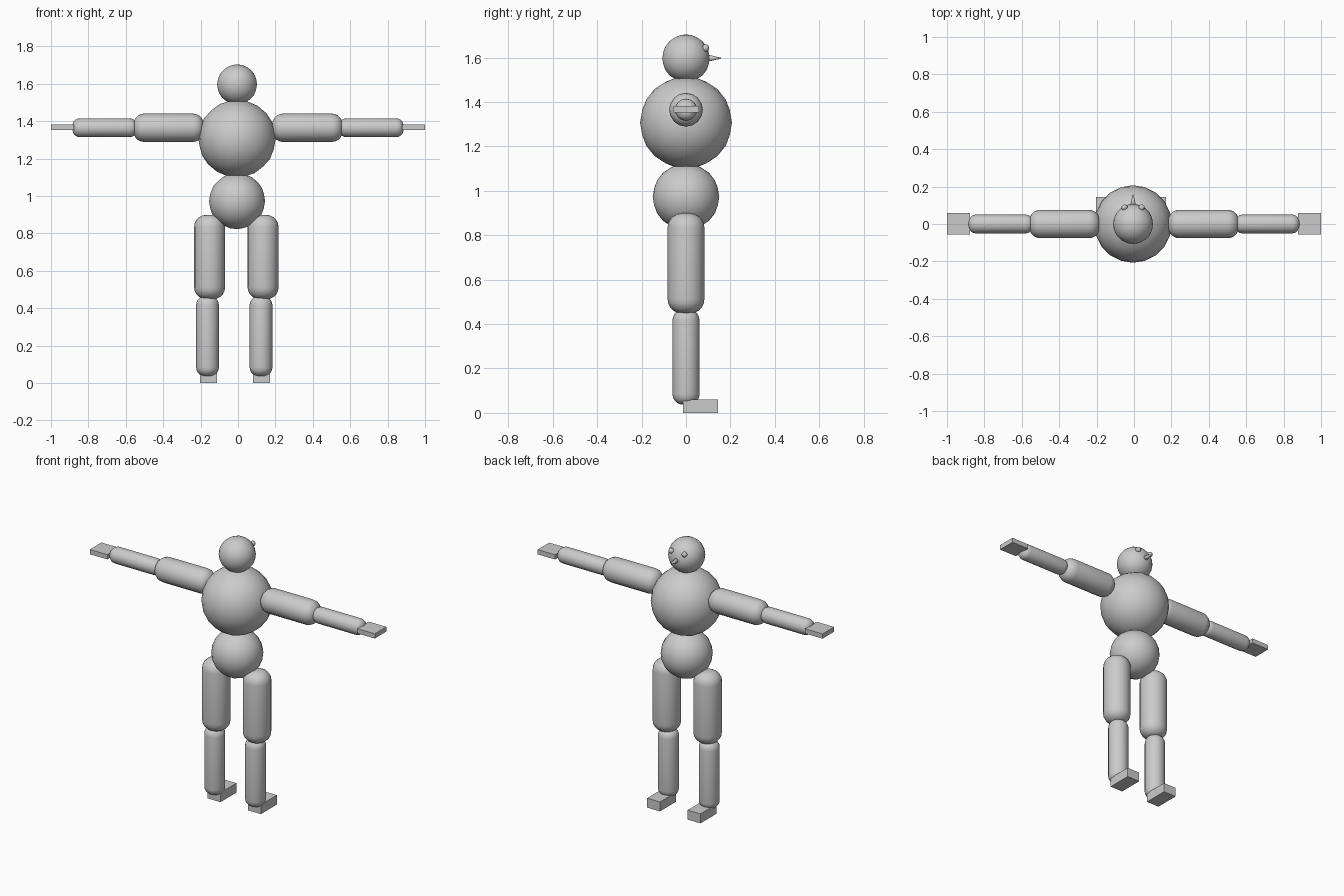
import bpy, bmesh
from math import sin, cos, pi
from mathutils import Matrix, Vector

if "Cube" in bpy.data.objects:
    bpy.data.objects.remove(bpy.data.objects["Cube"])

CX = -0.005  # the body sits slightly left of centre


def finish(name, bm, matrix, smooth=True):
    bmesh.ops.recalc_face_normals(bm, faces=bm.faces)
    bmesh.ops.transform(bm, matrix=matrix, verts=bm.verts)
    mesh = bpy.data.meshes.new(name)
    bm.to_mesh(mesh)
    bm.free()
    for p in mesh.polygons:
        p.use_smooth = smooth
    obj = bpy.data.objects.new(name, mesh)
    bpy.context.collection.objects.link(obj)
    return obj


def ball(name, loc, r, sub=3):
    bm = bmesh.new()
    bmesh.ops.create_icosphere(bm, subdivisions=sub, radius=r)
    return finish(name, bm, Matrix.Translation(loc))


def box(name, lo, hi):
    lo, hi = Vector(lo), Vector(hi)
    bm = bmesh.new()
    bmesh.ops.create_cube(bm, size=1)
    return finish(name, bm, Matrix.Translation((lo + hi) / 2)
                  @ Matrix.Diagonal((*(hi - lo), 1)), False)


def limb(name, start, end, r, sides=16, steps=5):
    """Cylinder with rounded ends and a small flat tip, between two points."""
    start, end = Vector(start), Vector(end)
    axis = end - start
    length, cap = axis.length, r * 0.78
    arc = [(r - cap + cap * sin(a), cap - cap * cos(a))
           for a in (pi / 2 * i / steps for i in range(steps + 1))]
    profile = arc + [(rad, length - z) for rad, z in reversed(arc)]
    bm = bmesh.new()
    rings = [[bm.verts.new((rad * cos(2 * pi * i / sides), rad * sin(2 * pi * i / sides), z))
              for i in range(sides)] for rad, z in profile]
    for a, b in zip(rings, rings[1:]):
        for i in range(sides):
            j = (i + 1) % sides
            bm.faces.new((a[i], a[j], b[j], b[i]))
    bm.faces.new(rings[0])
    bm.faces.new(rings[-1])
    turn = axis.to_track_quat('Z', 'Y').to_matrix().to_4x4()
    return finish(name, bm, Matrix.Translation(start) @ turn)


# Stacked body balls
ball("head", (CX, 0, 1.597), 0.107)
ball("chest", (CX, 0, 1.307), 0.207)
ball("belly", (CX, 0, 0.973), 0.15)

# Pointed nose
bm = bmesh.new()
bmesh.ops.create_cone(bm, cap_ends=True, segments=12, radius1=0.017, radius2=0.002, depth=0.065)
finish("nose", bm, Matrix.Translation((CX, 0.125, 1.597)) @ Matrix.Rotation(-pi / 2, 4, 'X'))

for side, s in (("left", -1), ("right", 1)):
    ball(side + "_eye", (CX + s * 0.046, 0.088, 1.643), 0.017, 2)

    # Outstretched arm and flat hand
    limb(side + "_upper_arm", (s * 0.182, 0, 1.365), (s * 0.56, 0, 1.365), 0.076)
    limb(side + "_forearm", (s * 0.54, 0, 1.365), (s * 0.885, 0, 1.365), 0.05)
    box(side + "_hand", (min(s * 0.877, s), -0.057, 1.352), (max(s * 0.877, s), 0.059, 1.382))

    # Leg and foot
    thigh_x, shin_x, foot_x = -0.009 + s * 0.143, -0.02 + s * 0.143, -0.016 + s * 0.142
    limb(side + "_thigh", (thigh_x, 0, 0.448), (thigh_x, 0, 0.899), 0.083)
    limb(side + "_shin", (shin_x, 0, 0.037), (shin_x, 0, 0.465), 0.061)
    box(side + "_foot", (foot_x - 0.045, -0.014, 0), (foot_x + 0.045, 0.145, 0.06))
